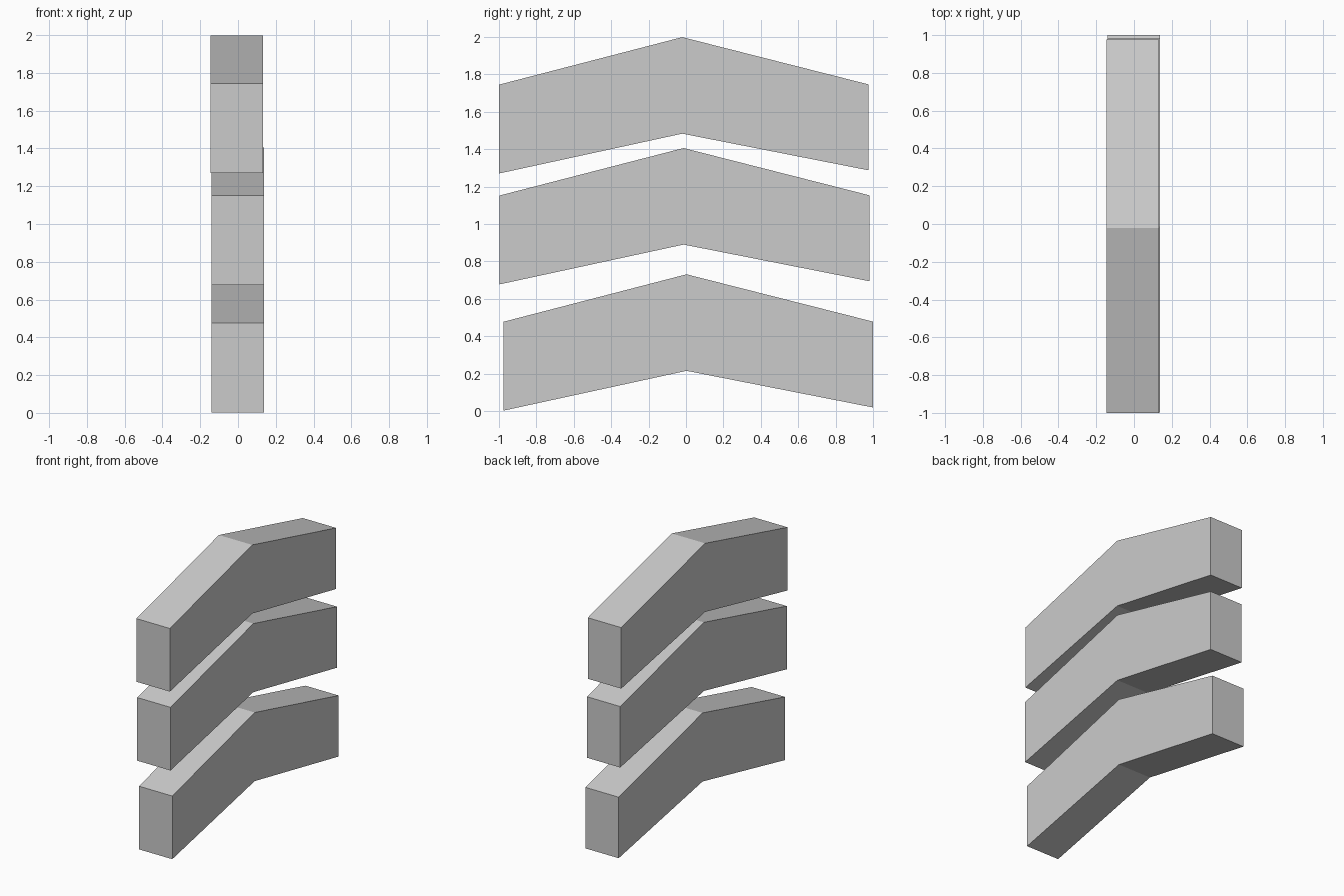
import bpy, bmesh

if "Cube" in bpy.data.objects:
    bpy.data.objects.remove(bpy.data.objects["Cube"])


def chevron(name, profile, x0, x1):
    """Extrude a bent-bar side profile (y, z) across the thickness x0..x1."""
    bm = bmesh.new()
    left = [bm.verts.new((x0, y, z)) for y, z in profile]
    right = [bm.verts.new((x1, y, z)) for y, z in profile]
    # Each side is two quads meeting at the central fold
    for a, b, c, d in ((0, 1, 2, 5), (5, 2, 3, 4)):
        for side in (left, right):
            bm.faces.new([side[i] for i in (a, b, c, d)])
    # Rim: top slopes, undersides and end caps
    for i in range(6):
        j = (i + 1) % 6
        bm.faces.new((left[i], left[j], right[j], right[i]))
    bmesh.ops.recalc_face_normals(bm, faces=bm.faces)
    mesh = bpy.data.meshes.new(name)
    bm.to_mesh(mesh)
    bm.free()
    bpy.context.collection.objects.link(bpy.data.objects.new(name, mesh))


# name, near end y, far end y, fold y, base z, x range
bars = (
    ("bottom_chevron", -0.977, 1.0, 0.003, 0.002, -0.14, 0.137),
    ("middle_chevron", -0.998, 0.982, -0.013, 0.677, -0.14, 0.137),
    ("top_chevron", -1.0, 0.977, -0.02, 1.27, -0.145, 0.133),
)
for name, near, far, fold, z, x0, x1 in bars:
    chevron(name, [(near, z), (near, z + 0.475), (fold, z + 0.729),
                   (far, z + 0.476), (far, z + 0.017), (fold, z + 0.213)], x0, x1)
